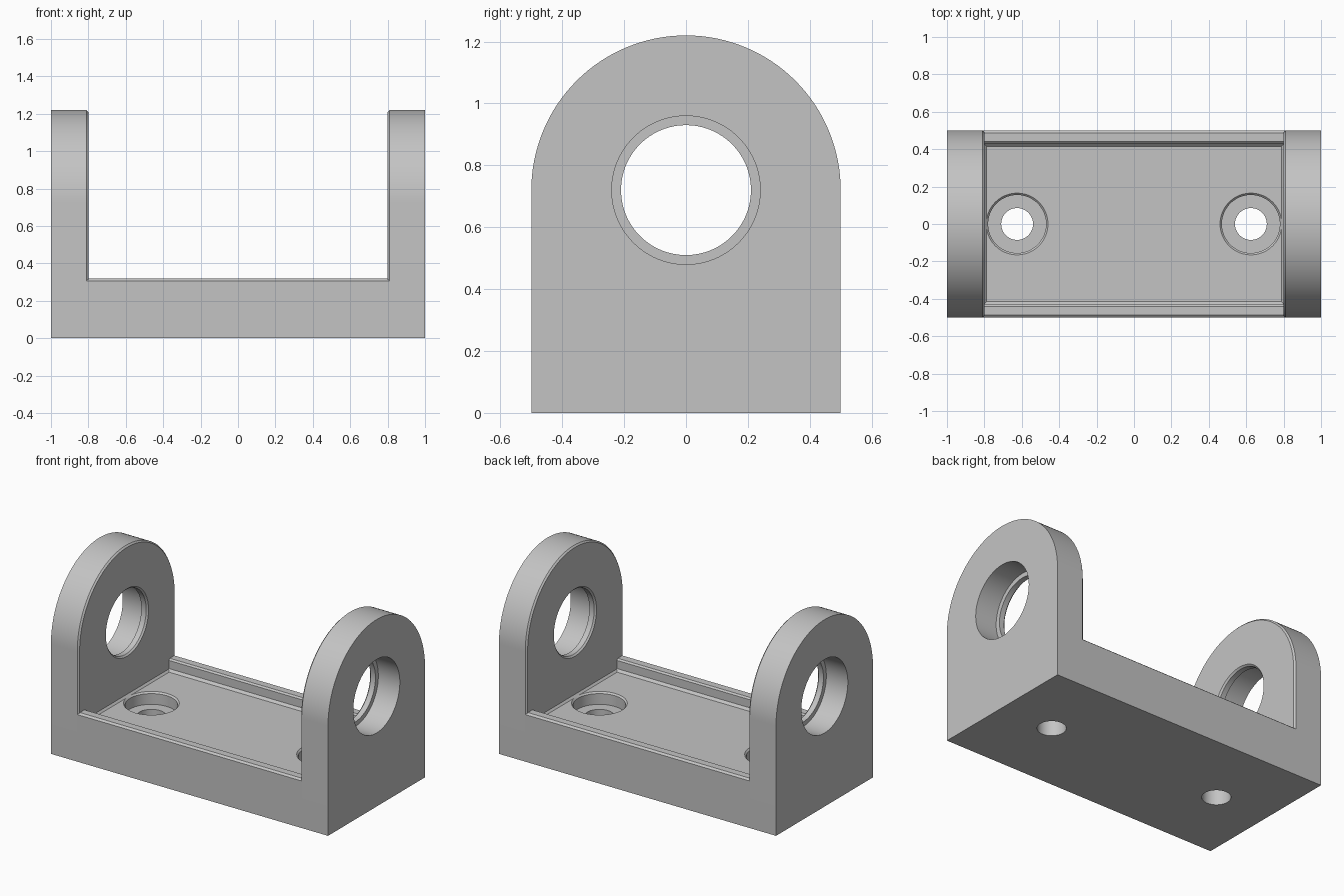
import bpy
import bmesh
from math import sin, cos, pi, radians

old = bpy.data.objects.get("Cube")
if old:
    bpy.data.objects.remove(old, do_unlink=True)

grey = bpy.data.materials.new("light grey")
grey.use_nodes = True
colour = (0.55, 0.55, 0.55, 1)
grey.diffuse_color = colour
grey.node_tree.nodes["Principled BSDF"].inputs["Base Color"].default_value = colour


def loft(name, rings):
    """Skin matching closed rings of points and cap both ends."""
    bm = bmesh.new()
    loops = [[bm.verts.new(p) for p in ring] for ring in rings]
    n = len(loops[0])
    for a, b in zip(loops, loops[1:]):
        for i in range(n):
            j = (i + 1) % n
            bm.faces.new((a[i], a[j], b[j], b[i]))
    bm.faces.new(loops[0])
    bm.faces.new(loops[-1])
    bmesh.ops.recalc_face_normals(bm, faces=bm.faces)
    mesh = bpy.data.meshes.new(name)
    bm.to_mesh(mesh)
    bm.free()
    mesh.materials.append(grey)
    obj = bpy.data.objects.new(name, mesh)
    bpy.context.collection.objects.link(obj)
    return obj


def turned(name, steps, place):
    """Round cutter from (position along axis, radius) steps."""
    turns = [2 * pi * i / 96 for i in range(96)]
    return loft(name, [[place(d, r * cos(t), r * sin(t)) for t in turns]
                       for d, r in steps])


def cut(obj, cutter):
    mod = obj.modifiers.new("cut", 'BOOLEAN')
    mod.operation = 'DIFFERENCE'
    mod.solver = 'EXACT'
    mod.object = cutter
    cutter.hide_render = True
    bpy.context.view_layer.objects.active = obj
    bpy.ops.object.modifier_apply(modifier=mod.name)
    bpy.data.objects.remove(cutter, do_unlink=True)


def smooth(obj):
    bpy.ops.object.select_all(action='DESELECT')
    obj.select_set(True)
    bpy.context.view_layer.objects.active = obj
    bpy.ops.object.shade_smooth_by_angle(angle=radians(25))


# Base tray: chamfered rims at front and back around a sunken floor
half = [(0.5, 0), (0.5, 0.307), (0.487, 0.318), (0.44, 0.318),
        (0.43, 0.308), (0.43, 0.255), (0.415, 0.24)]
profile = half + [(-y, z) for y, z in reversed(half)]
base = loft("base_tray", [[(x, y, z) for y, z in profile] for x in (-0.81, 0.81)])

# Counterbored screw holes
for side in (-1, 1):
    steps = [(-0.1, 0.085), (0.16, 0.085), (0.16, 0.155), (0.23, 0.155),
             (0.24, 0.165), (0.3, 0.165)]
    cut(base, turned("screw_cutter", steps,
                     lambda d, u, v: (side * 0.625 + u, v, d)))
smooth(base)


def arch(x, inset):
    r = 0.5 - inset
    top = [(x, r * cos(pi * i / 64), 0.72 + r * sin(pi * i / 64)) for i in range(65)]
    return [(x, r, 0)] + top + [(x, -r, 0)]


# Rounded end brackets with stepped bearing bores
for side, label in ((1, "left"), (-1, "right")):
    ear = loft(label + "_bracket", [arch(side * 0.8, 0.01), arch(side * 0.81, 0),
                                    arch(side, 0)])
    steps = [(0.7, 0.22), (0.8, 0.22), (0.81, 0.21), (0.845, 0.21),
             (0.845, 0.24), (1.1, 0.24)]
    cut(ear, turned("bore_cutter", steps,
                    lambda d, u, v: (side * d, u, 0.72 + v)))
    smooth(ear)
    # Chamfer strip where the floor meets the bracket
    loft(label + "_floor_chamfer",
         [[(side * 0.8, y, 0.24), (side * 0.788, y, 0.24), (side * 0.8, y, 0.252)]
          for y in (-0.43, 0.43)])
